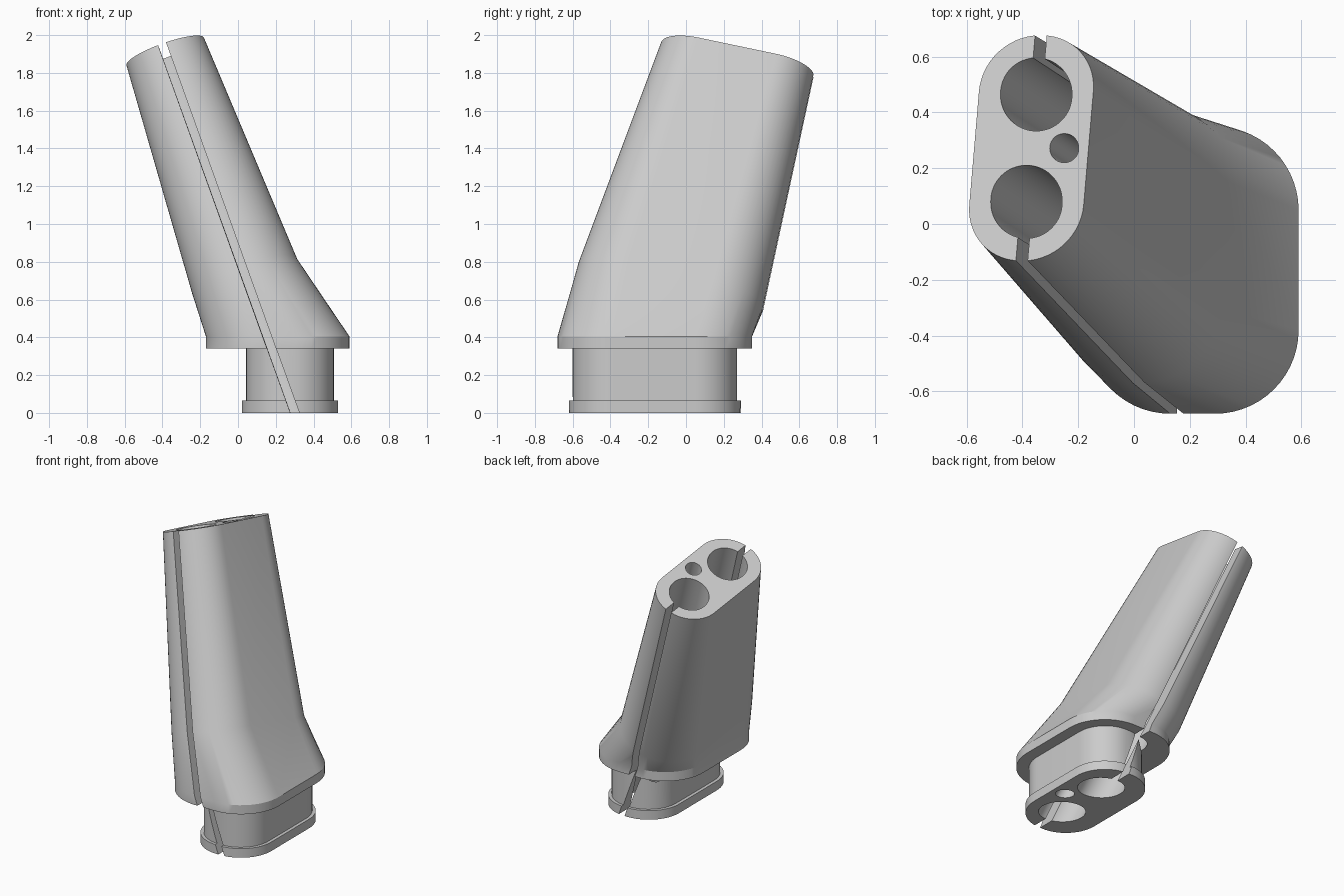
import bpy, bmesh, math
from mathutils import Vector

if "Cube" in bpy.data.objects:
    bpy.data.objects.remove(bpy.data.objects["Cube"])

AXIS = Vector((-0.36, 0.235, 1))        # leaning direction of the bores
TOP = Vector((-0.368, 0.272, 1.87))     # middle of the slanted top face
SKEW = 0.085                            # sideways turn of the slanted sections

grey = bpy.data.materials.new("plain grey")
grey.use_nodes = True
grey.diffuse_color = (0.6, 0.6, 0.6, 1)
grey.node_tree.nodes["Principled BSDF"].inputs["Base Color"].default_value = grey.diffuse_color


def section(center, hx, hy, r, slope=(0, 0), skew=0, steps=14):
    """Rounded rectangle on a level or sloping plane."""
    ring = []
    for k, (sx, sy) in enumerate([(1, 1), (-1, 1), (-1, -1), (1, -1)]):
        for i in range(steps + 1):
            a = (k + i / steps) * math.pi / 2
            x = sx * (hx - r) + r * math.cos(a)
            y = sy * (hy - r) + r * math.sin(a)
            x += skew * y
            ring.append(Vector(center) + Vector((x, y, slope[0] * x + slope[1] * y)))
    return ring


def loft(name, rings):
    """Closed solid through a stack of matching rings."""
    bm = bmesh.new()
    loops = [[bm.verts.new(p) for p in ring] for ring in rings]
    n = len(loops[0])
    for low, high in zip(loops, loops[1:]):
        for i in range(n):
            j = (i + 1) % n
            bm.faces.new((low[i], low[j], high[j], high[i]))
    bm.faces.new(loops[0][::-1])
    bm.faces.new(loops[-1])
    bmesh.ops.remove_doubles(bm, verts=bm.verts, dist=1e-5)
    bmesh.ops.recalc_face_normals(bm, faces=bm.faces)
    mesh = bpy.data.meshes.new(name)
    bm.to_mesh(mesh)
    bm.free()
    mesh.materials.append(grey)
    ob = bpy.data.objects.new(name, mesh)
    bpy.context.collection.objects.link(ob)
    return ob


def cutter(name, x, y, hx, hy, r, skew=0):
    """Prism running along the leaning axis, parallel to the top face."""
    slope = (0.36, -0.24)
    mid = TOP + Vector((x, y, slope[0] * x + slope[1] * y))
    ob = loft(name, [section(mid + AXIS * t, hx, hy, r, slope, skew, 16) for t in (-2.5, 0.6)])
    ob.hide_render = True
    return ob


# Body: lip, neck, flange, flared shoulder and leaning tapered column
neck = (0.275, -0.165)
flange = (0.21, -0.165)
body = loft("leaning_sleeve", [
    section((*neck, 0), 0.255, 0.455, 0.24),
    section((*neck, 0.065), 0.255, 0.455, 0.24),
    section((*neck, 0.065), 0.232, 0.435, 0.22),
    section((*neck, 0.34), 0.232, 0.435, 0.22),
    section((*flange, 0.34), 0.38, 0.515, 0.3),
    section((*flange, 0.405), 0.38, 0.515, 0.3),
    section((0.055, -0.08, 0.67), 0.278, 0.49, 0.265, (0.33, -0.26), SKEW),
    section(TOP, 0.205, 0.404, 0.2, (0.36, -0.24), SKEW),
])

# Two main bores, a small side bore, and a slit from each main bore outwards
cutters = [cutter("small_bore", 0.118, 0, 0.052, 0.052, 0.052)]
for side, label in ((1, "back"), (-1, "front")):
    cutters.append(cutter(label + "_bore", side * 0.0175, side * 0.1925, 0.128, 0.131, 0.128))
    y = side * 0.56
    cutters.append(cutter(label + "_slit", SKEW * y, y, 0.021, 0.36, 0.0001, SKEW))

bpy.context.view_layer.objects.active = body
for c in cutters:
    mod = body.modifiers.new(c.name, "BOOLEAN")
    mod.operation = "DIFFERENCE"
    mod.solver = "EXACT"
    mod.object = c
    bpy.ops.object.modifier_apply(modifier=mod.name)
for c in cutters:
    bpy.data.objects.remove(c)

# Smooth the curved walls and keep the rims crisp
bpy.ops.object.select_all(action="DESELECT")
body.select_set(True)
bpy.ops.object.shade_smooth_by_angle(angle=math.radians(25))
